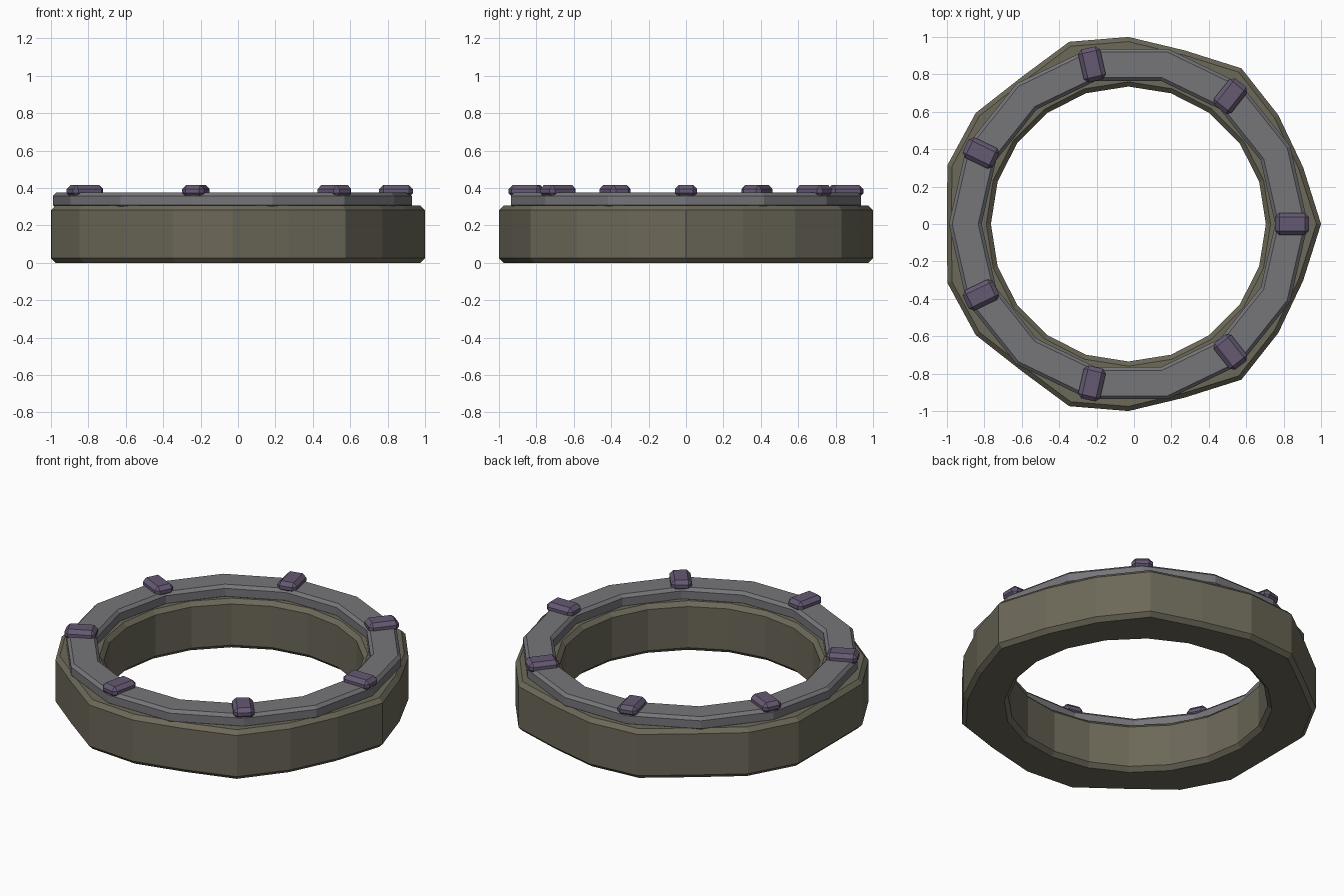
import bpy, bmesh
from math import cos, sin, pi
from mathutils import Matrix

if "Cube" in bpy.data.objects:
    bpy.data.objects.remove(bpy.data.objects["Cube"])

CX = -0.03  # ring centre, so the lobed outline is centred on x = 0


def finish(name, bm, color):
    bmesh.ops.recalc_face_normals(bm, faces=bm.faces)
    me = bpy.data.meshes.new(name)
    bm.to_mesh(me)
    bm.free()
    mat = bpy.data.materials.new(name + "_colour")
    mat.diffuse_color = (*color, 1)
    mat.use_nodes = True
    mat.node_tree.nodes["Principled BSDF"].inputs["Base Color"].default_value = mat.diffuse_color
    me.materials.append(mat)
    ob = bpy.data.objects.new(name, me)
    bpy.context.collection.objects.link(ob)
    return ob


def ring(name, sides, outer, inner, z0, z1, c, color):
    """Chamfered square-section ring; outer is a function of angle."""
    bm = bmesh.new()
    loops = []
    for i in range(sides):
        a = 2 * pi * i / sides
        ro = outer(a)
        section = [(ro - c, z0), (ro, z0 + c), (ro, z1 - c), (ro - c, z1),
                   (inner + c, z1), (inner, z1 - c), (inner, z0 + c), (inner + c, z0)]
        loops.append([bm.verts.new((CX + r * cos(a), r * sin(a), z)) for r, z in section])
    for i in range(sides):
        p, q = loops[i], loops[(i + 1) % sides]
        for j in range(8):
            k = (j + 1) % 8
            bm.faces.new((p[j], q[j], q[k], p[k]))
    return finish(name, bm, color)


# Lobed stone base
ring("base_ring", 20, lambda a: 1 + 0.03 * cos(7 * a), 0.735, 0, 0.307, 0.025,
     (0.15, 0.14, 0.10))

# Rim band on top
ring("top_band", 14, lambda a: 0.96, 0.785, 0.29, 0.375, 0.018,
     (0.18, 0.18, 0.195))

# Seven chamfered studs around the band
for i in range(7):
    bm = bmesh.new()
    bmesh.ops.create_cube(bm, size=1, matrix=Matrix.Diagonal((0.18, 0.12, 0.065, 1)))
    bmesh.ops.bevel(bm, geom=bm.edges[:], offset=0.022, segments=1, affect='EDGES')
    place = (Matrix.Translation((CX, 0, 0)) @ Matrix.Rotation(2 * pi * i / 7, 4, 'Z')
             @ Matrix.Translation((0.875, 0, 0.383)))
    bm.transform(place)
    finish(f"stud_{i + 1}", bm, (0.13, 0.10, 0.17))
